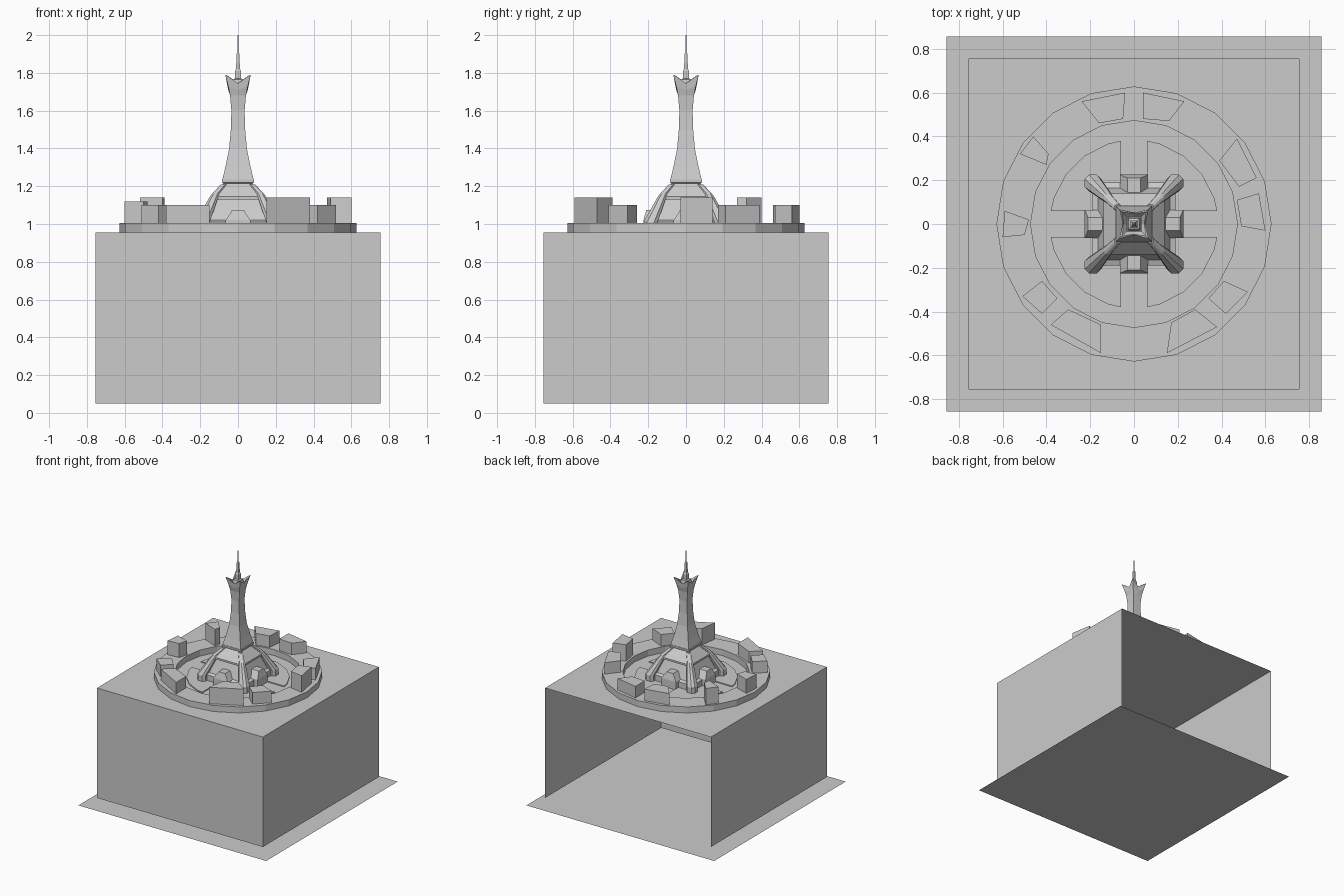
import bpy
from math import cos, sin, radians
from mathutils import Matrix

if "Cube" in bpy.data.objects:
    bpy.data.objects.remove(bpy.data.objects["Cube"])

grey = bpy.data.materials.new("plain_grey")
grey.use_nodes = True
COLOUR = (0.6, 0.6, 0.6, 1)
grey.diffuse_color = COLOUR
grey.node_tree.nodes["Principled BSDF"].inputs["Base Color"].default_value = COLOUR

PLATE = 0.955   # top of the box
RING = 1.005    # top of the ring terrace


def make(name, verts, faces, turn=0):
    mesh = bpy.data.meshes.new(name)
    mesh.from_pydata(verts, [], faces)
    mesh.transform(Matrix.Rotation(radians(turn), 4, "Z"))
    mesh.materials.append(grey)
    obj = bpy.data.objects.new(name, mesh)
    bpy.context.collection.objects.link(obj)
    return obj


def loft(name, rings, turn=0, top=True, bottom=True):
    """Skin a stack of closed rings that share a point count."""
    n = len(rings[0])
    verts = [p for ring in rings for p in ring]
    faces = [(k * n + i, k * n + (i + 1) % n, (k + 1) * n + (i + 1) % n, (k + 1) * n + i)
             for k in range(len(rings) - 1) for i in range(n)]
    if bottom:
        faces.append(tuple(reversed(range(n))))
    if top:
        faces.append(tuple(range(len(verts) - n, len(verts))))
    return make(name, verts, faces, turn)


def at(points, z):
    return [(x, y, z) for x, y in points]


def rect(x0, x1, y0, y1, z):
    return at([(x0, y0), (x1, y0), (x1, y1), (x0, y1)], z)


def square(h, z):
    return rect(-h, h, -h, h, z)


def circle(r, z, n=20):
    return at([(r * cos(radians(360 / n * i)), r * sin(radians(360 / n * i)))
               for i in range(n)], z)


def prism(name, points, z0, z1):
    area = sum(a[0] * b[1] - a[1] * b[0] for a, b in zip(points, points[1:] + points[:1]))
    points = points if area > 0 else points[::-1]
    return loft(name, [at(points, z0), at(points, z1)])


# Ground sheet, and the open-backed box standing just above it
make("ground_sheet", square(0.855, 0), [(0, 1, 2, 3)])
make("box", square(0.755, 0.05) + square(0.755, PLATE),
     [(0, 1, 5, 4), (1, 2, 6, 5), (3, 0, 4, 7), (4, 5, 6, 7)])

# Ring terrace
loft("ring_terrace", [circle(0.628, PLATE), circle(0.628, RING),
                      circle(0.472, RING), circle(0.472, PLATE)], top=False, bottom=False)

# Four plaza quadrants separated by cross paths
arc = [(0.385 * cos(radians(a)), 0.385 * sin(radians(a))) for a in (18, 36, 54, 72)]
quadrant = [(0.06, 0.06), (0.38, 0.06)] + arc + [(0.06, 0.38)]
for q in range(4):
    loft("plaza_quadrant", [at(quadrant, PLATE), at(quadrant, PLATE + 0.008)], q * 90, bottom=False)

# Buildings on the ring: height, then plan corners
buildings = [
    (1.10, [(-.24, .56), (-.04, .60), (-.05, .48), (-.16, .46)]),
    (1.10, [(.04, .60), (.23, .56), (.16, .47), (.04, .48)]),
    (1.10, [(.47, .39), (.56, .21), (.48, .17), (.39, .29)]),
    (1.14, [(.57, .14), (.60, -.03), (.49, -.01), (.47, .11)]),
    (1.10, [(.41, -.26), (.52, -.31), (.42, -.41), (.34, -.34)]),
    (1.14, [(.28, -.39), (.38, -.47), (.15, -.59), (.17, -.45)]),
    (1.10, [(-.30, -.39), (-.15, -.46), (-.15, -.59), (-.38, -.46)]),
    (1.10, [(-.42, -.26), (-.35, -.34), (-.42, -.41), (-.51, -.33)]),
    (1.12, [(-.59, .06), (-.48, .02), (-.50, -.05), (-.60, -.06)]),
    (1.14, [(-.46, .40), (-.39, .32), (-.40, .27), (-.52, .32)]),
]
for height, plan in buildings:
    prism("ring_building", plan, RING, height)

# Stepped tower base with a collar
loft("tower_base", [square(h, z) for h, z in (
    (.19, PLATE), (.19, 1.01), (.165, 1.02), (.15, 1.06), (.125, 1.13),
    (.14, 1.13), (.14, 1.145), (.085, 1.205), (.075, 1.215))])
loft("collar", [square(h, z) for h, z in (
    (.07, 1.21), (.085, 1.22), (.085, 1.235), (.075, 1.24))])


# Corner legs and entrance porches
def leg_ring(outer, inner, z):
    c = (outer - inner) * 0.25
    return at([(inner, inner), (outer - c, inner), (outer, inner + c), (outer, outer - c),
               (outer - c, outer), (inner + c, outer), (inner, outer - c)], z)


for q in range(4):
    loft("corner_leg", [leg_ring(*r) for r in (
        (.225, .15, PLATE), (.225, .15, 1.01), (.152, .105, 1.14), (.138, .10, 1.16),
        (.09, .06, 1.21))], q * 90)
    loft("entrance_porch", [rect(-.065, .065, -.225, -.1, PLATE),
                            rect(-.065, .065, -.225, -.1, 1.02),
                            rect(-.03, .03, -.21, -.1, 1.075)], q * 90)


# Flared shaft opening into a four-horned crown
def star(h, z, mid_z, mid=1.0):
    m = h * mid
    return [(-h, -h, z), (0, -m, mid_z), (h, -h, z), (m, 0, mid_z),
            (h, h, z), (0, m, mid_z), (-h, h, z), (-m, 0, mid_z)]


shaft = [(.083, 1.235), (.067, 1.30), (.047, 1.40), (.038, 1.50),
         (.035, 1.60), (.042, 1.68)]
loft("shaft_and_crown", [star(h, z, z) for h, z in shaft] + [
    star(.052, 1.73, 1.71), star(.067, 1.79, 1.745, .75), star(.055, 1.785, 1.742, .85),
    star(.035, 1.74, 1.735)])

# Stepped spire and needle
loft("spire", [square(h, z) for h, z in (
    (.032, 1.73), (.026, 1.765), (.016, 1.77), (.016, 1.81), (.01, 1.82), (.008, 1.90),
    (.003, 1.91), (.002, 2.0))])
